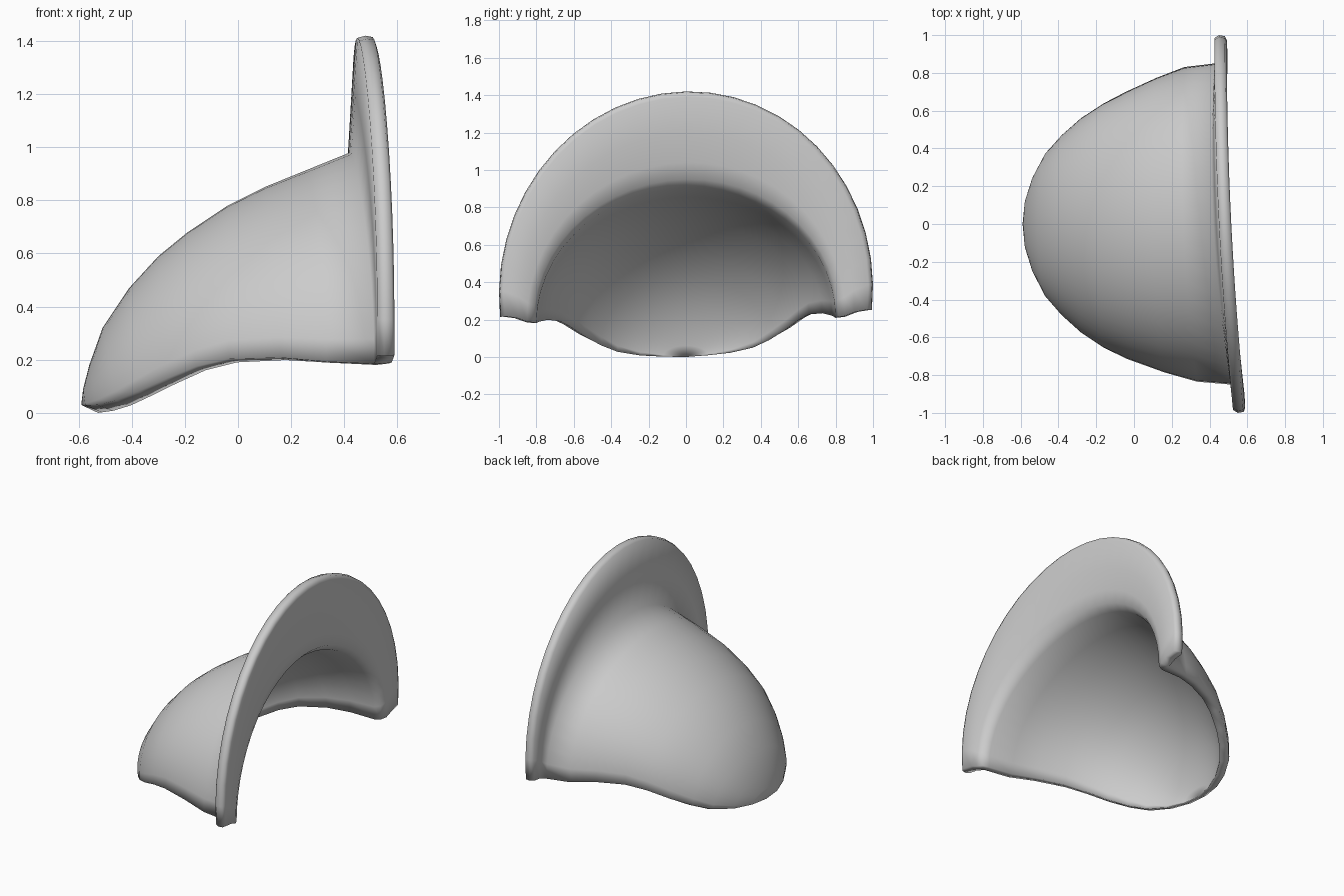
import bpy
import bmesh
import math

if "Cube" in bpy.data.objects:
    bpy.data.objects.remove(bpy.data.objects["Cube"])

SEG = 26  # segments across each arch

# Shell arches, collar to toe: rim x, half width, rim z, ridge x, ridge z
shell = [
    (0.47, 0.85, 0.20, 0.42, 0.98),
    (0.30, 0.835, 0.205, 0.26, 0.915),
    (0.14, 0.785, 0.215, 0.10, 0.85),
    (-0.04, 0.715, 0.205, -0.04, 0.78),
    (-0.16, 0.655, 0.175, -0.19, 0.68),
    (-0.28, 0.575, 0.125, -0.30, 0.59),
    (-0.38, 0.485, 0.08, -0.41, 0.47),
    (-0.46, 0.39, 0.047, -0.51, 0.32),
    (-0.53, 0.26, 0.03, -0.56, 0.18),
    (-0.575, 0.13, 0.028, -0.583, 0.09),
    (-0.59, 0.0, 0.03, -0.59, 0.03),
]

# Flared collar: same values plus how far the arch drops below its centre
collar = [
    (0.475, 0.92, 0.28, 0.435, 1.20, 0.06),
    (0.475, 0.985, 0.35, 0.45, 1.412, 0.11),
    (0.50, 1.0, 0.35, 0.48, 1.42, 0.11),
    (0.53, 0.995, 0.35, 0.507, 1.415, 0.11),
    (0.54, 0.975, 0.35, 0.515, 1.39, 0.11),
    (0.54, 0.90, 0.27, 0.51, 1.20, 0.05),
    (0.535, 0.85, 0.22, 0.50, 1.04, 0.02),
    (0.52, 0.815, 0.20, 0.48, 0.95, 0.0),
    (0.48, 0.80, 0.195, 0.43, 0.905, 0.0),
]


def inset(row, t):
    """Inner wall arch: shrink toward the middle of the opening."""
    k = 0.94
    kt = 0.92 + 0.02 * t
    xr, w, zr, xt, zt = row
    def fx(x, s): return 0.47 + (x - 0.47) * s
    def fz(z, s): return 0.2 + (z - 0.2) * s - 0.04 * t
    return (fx(xr, k), w * k, fz(zr, k), fx(xt, kt), fz(zt, kt), 0.0)


outer = [r + (0.0,) for r in reversed(shell)]
inner = [inset(r, i / 10) for i, r in enumerate(shell)][1:]
rows = outer + collar + inner

bm = bmesh.new()


def arch(row):
    xr, w, zr, xt, zt, drop = row
    verts = []
    for i in range(SEG + 1):
        a = -drop + (math.pi + 2 * drop) * i / SEG
        s, y = math.sin(a), w * math.cos(a)
        # Near the collar the arch leans back mostly at its crown
        e = s * abs(s) if xr > 0.25 else s
        x, z = xr + (xt - xr) * e, zr + (zt - zr) * s
        # The collar end is slightly skewed, and one rim sits a little higher
        f = min(1, max(0, (x + 0.1) / 0.5))
        z += 0.018 * y * f
        if y > 0:
            z += 0.06 * y * (1 - f) * (1 - s)
            y *= 1 - 0.025 * (1 - f)
        verts.append(bm.verts.new((x - 0.05 * y * f, y, z)))
    return verts


grid = [arch(r) for r in rows]
for a, b in zip(grid, grid[1:]):
    for i in range(SEG):
        bm.faces.new((a[i], a[i + 1], b[i + 1], b[i]))

# Close the lower rim between outer and inner walls, and the collar feet
n = len(grid)
for c in (0, SEG):
    for j in range(9):
        bm.faces.new((grid[j][c], grid[j + 1][c],
                      grid[n - 2 - j][c], grid[n - 1 - j][c]))
    bm.faces.new([grid[j][c] for j in range(9, n - 9)])

bmesh.ops.remove_doubles(bm, verts=bm.verts, dist=0.0005)
bmesh.ops.triangulate(bm, faces=[f for f in bm.faces if len(f.verts) > 4])
bmesh.ops.recalc_face_normals(bm, faces=bm.faces)
low = min(v.co.z for v in bm.verts)
for v in bm.verts:
    v.co.z -= low

mesh = bpy.data.meshes.new("flared_hood")
bm.to_mesh(mesh)
bm.free()
hood = bpy.data.objects.new("flared_hood", mesh)
bpy.context.collection.objects.link(hood)

grey = bpy.data.materials.new("light_grey")
grey.diffuse_color = (0.6, 0.6, 0.6, 1)
grey.use_nodes = True
grey.node_tree.nodes["Principled BSDF"].inputs["Base Color"].default_value = grey.diffuse_color
mesh.materials.append(grey)

# Soft shading over the whole surface, rim included
bpy.context.view_layer.objects.active = hood
hood.select_set(True)
bpy.ops.object.shade_smooth()
